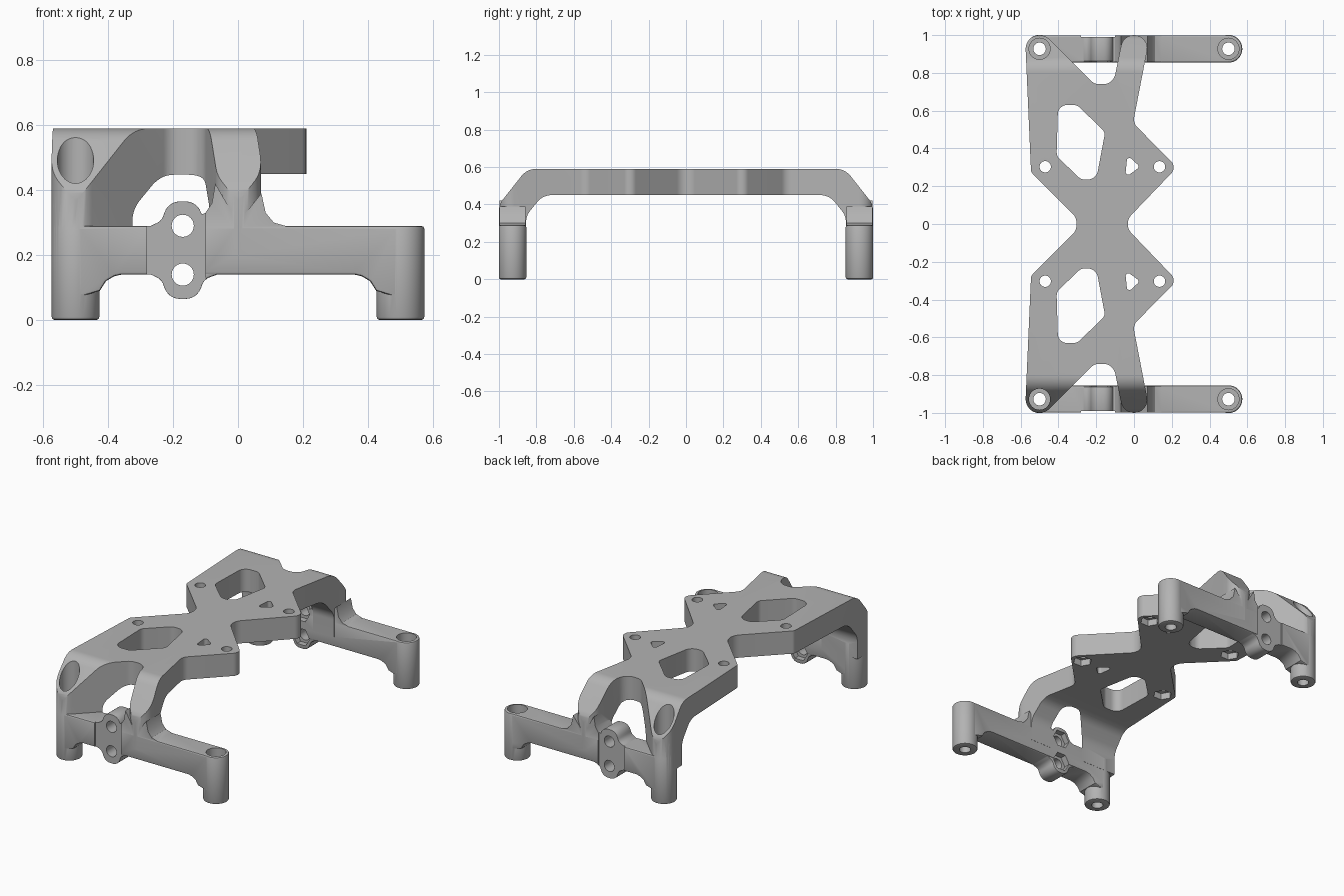
import bpy
import bmesh
import math
from mathutils import Vector

if "Cube" in bpy.data.objects:
    bpy.data.objects.remove(bpy.data.objects["Cube"], do_unlink=True)

grey = bpy.data.materials.new("satin grey")
grey.use_nodes = True
tone = (0.45, 0.45, 0.45, 1)
grey.diffuse_color = tone
grey.node_tree.nodes["Principled BSDF"].inputs["Base Color"].default_value = tone


def rounded(corners, steps=8):
    """Fillet each (a, b, radius) corner of a closed polygon."""
    out = []
    for i, (a, b, r) in enumerate(corners):
        p = Vector((a, b))
        if r == 0:
            out.append(p)
            continue
        u = (Vector(corners[i - 1][:2]) - p).normalized()
        v = (Vector(corners[(i + 1) % len(corners)][:2]) - p).normalized()
        half = math.acos(max(-1, min(1, u.dot(v)))) / 2
        sweep = math.pi - 2 * half
        centre = p + (u + v).normalized() * (r / math.sin(half))
        start = p + u * (r / math.tan(half)) - centre
        end = p + v * (r / math.tan(half)) - centre
        for k in range(steps + 1):
            t = k / steps
            out.append(centre + (start * math.sin((1 - t) * sweep)
                                 + end * math.sin(t * sweep)) / math.sin(sweep))
    return out


def ring(a, b, r, sides=40):
    """Regular polygon around a point."""
    return [(a + r * math.cos(math.tau * k / sides), b + r * math.sin(math.tau * k / sides))
            for k in range(sides)]


def prism(name, pts, axis, lo, hi, bevel=0):
    """Extrude a 2D outline along an axis, with outward normals."""
    place = {"x": lambda a, b, t: (t, a, b), "y": lambda a, b, t: (a, t, b),
             "z": lambda a, b, t: (a, b, t)}[axis]
    bm = bmesh.new()
    low = [bm.verts.new(place(p[0], p[1], lo)) for p in pts]
    high = [bm.verts.new(place(p[0], p[1], hi)) for p in pts]
    caps = [bm.faces.new(low[::-1]), bm.faces.new(high)]
    for i in range(len(pts)):
        j = (i + 1) % len(pts)
        bm.faces.new((low[i], low[j], high[j], high[i]))
    if bm.calc_volume(signed=True) < 0:
        bmesh.ops.reverse_faces(bm, faces=bm.faces[:])
    bm.normal_update()
    if bevel:
        rim = [e for cap in caps for e in cap.edges]
        bmesh.ops.bevel(bm, geom=rim, offset=bevel, segments=2, profile=0.5, affect="EDGES")
    mesh = bpy.data.meshes.new(name)
    bm.to_mesh(mesh)
    bm.free()
    mesh.materials.append(grey)
    obj = bpy.data.objects.new(name, mesh)
    bpy.context.collection.objects.link(obj)
    return obj


def combine(target, tool, mode):
    """Apply one boolean, then drop the helper."""
    mod = target.modifiers.new(mode, "BOOLEAN")
    mod.object, mod.operation, mod.solver = tool, mode, "EXACT"
    tool.hide_render = True
    bpy.context.view_layer.objects.active = target
    bpy.ops.object.modifier_apply(modifier=mod.name)
    bpy.data.objects.remove(tool, do_unlink=True)


def mirrored(half):
    """Close a half outline with its mirror image across the second axis."""
    return half + [(a, -b, r) for a, b, r in reversed(half) if b != 0]


# Plan outline of the top plate, from the right neck round to the left neck
half_plan = [(-0.06, 0, 0.07), (0.228, 0.3, 0.045), (-0.005, 0.535, 0.06),
             (0.085, 1, 0.069), (-0.057, 1, 0.069), (-0.11, 0.74, 0.065), (-0.21, 0.74, 0.065),
             (-0.47, 1, 0.072), (-0.577, 1, 0.072), (-0.545, 0.275, 0.03), (-0.27, 0, 0.08)]
frame = prism("bracket_frame", rounded(mirrored(half_plan)), "z", 0.1, 0.7)

# Bent side profile of the plate
outer = [(1, 0.2, 0), (1, 0.4, 0.1), (0.85, 0.59, 0.1)]
inner = [(0.765, 0.45, 0.1), (0.855, 0.34, 0.1), (0.855, 0.2, 0)]
profile = (outer + [(-y, z, r) for y, z, r in reversed(outer)]
           + [(-y, z, r) for y, z, r in reversed(inner)] + inner)
combine(frame, prism("bend_profile", rounded(profile), "x", -1, 1), "INTERSECT")

# Cross beam outline with curved flares into the legs
flare = [(-0.49, 0.07), (-0.425, 0.09), (-0.406, 0.12), (-0.38, 0.135), (-0.357, 0.14)]
beam = ([(-0.5, 0.29)] + flare + [(-x, z) for x, z in reversed(flare)] + [(0.5, 0.29)])
# Round-ended boss carrying the two bolts
half_boss = [(-0.28, 0.07, 0.03), (-0.235, 0.09, 0.04), (-0.215, 0.15, 0.05),
             (-0.125, 0.15, 0.05), (-0.105, 0.09, 0.04), (-0.05, 0.07, 0.03)]
boss = [(p.x, p.y + 0.215) for p in rounded(mirrored(half_boss), 5)]
# Flare at the foot of the middle strut
foot = [(0.15, 0.28), (0.145, 0.29), (0.11, 0.3), (0.085, 0.33), (0.072, 0.39), (0, 0.3),
        (-0.07, 0.42), (-0.08, 0.36), (-0.1, 0.33), (-0.17, 0.3), (-0.17, 0.28)]

for side in (-1, 1):
    lo, hi = sorted((side * 0.855, side))
    mid = side * 0.9275
    combine(frame, prism("cross_beam", beam, "y", lo + 0.001, hi - 0.001, 0.008), "UNION")
    combine(frame, prism("strut_foot", foot, "y", lo + 0.003, hi - 0.003), "UNION")
    combine(frame, prism("bolt_boss", boss, "y", lo + 0.005, hi - 0.005, 0.006), "UNION")
    for x in (-0.5, 0.5):
        leg = prism("leg", ring(x, mid, 0.0735), "z", 0, 0.29, 0.01)
        combine(frame, leg, "UNION")
    # Shallow clamping face on the outside of the boss
    face = [(-0.28, 0.05), (-0.1, 0.05), (-0.1, 0.38), (-0.28, 0.38)]
    edge = sorted((side * 0.99, side * 1.1))
    combine(frame, prism("boss_face", face, "y", *edge), "DIFFERENCE")

    # Leg screw holes with wide counterbores
    for x in (-0.5, 0.5):
        combine(frame, prism("screw_hole", ring(x, mid, 0.033), "z", -0.1, 0.8), "DIFFERENCE")
        combine(frame, prism("counterbore", ring(x, mid, 0.056), "z", 0.14, 0.8), "DIFFERENCE")
    # Boss bolt holes with hexagonal nut pockets on the inside
    pocket = sorted((side * 0.8, side * 0.895))
    for z in (0.14, 0.29):
        combine(frame, prism("bolt_hole", ring(-0.17, z, 0.034), "y", lo - 0.1, hi + 0.1),
                "DIFFERENCE")
        combine(frame, prism("nut_pocket", ring(-0.17, z, 0.058, 6), "y", *pocket), "DIFFERENCE")
    # Plate bolt holes with nut pockets underneath
    for x in (-0.47, 0.135):
        combine(frame, prism("plate_hole", ring(x, side * 0.303, 0.03), "z", 0.4, 0.7),
                "DIFFERENCE")
        combine(frame, prism("plate_pocket", ring(x, side * 0.303, 0.055, 6), "z", 0.4, 0.49),
                "DIFFERENCE")
    # Lightening windows
    window = [(-0.402, 0.63, 0.05), (-0.3, 0.63, 0.05), (-0.153, 0.485, 0.035),
              (-0.2, 0.235, 0.055), (-0.28, 0.235, 0.05), (-0.41, 0.36, 0.05)]
    slot = [(-0.035, 0.365, 0.014), (0.032, 0.303, 0.014), (-0.047, 0.245, 0.014)]
    for shape in (window, slot):
        pts = rounded([(x, side * y, r) for x, y, r in shape])
        combine(frame, prism("window", pts, "z", 0.4, 0.7), "DIFFERENCE")

bpy.ops.object.select_all(action="DESELECT")
frame.select_set(True)
bpy.context.view_layer.objects.active = frame
bpy.ops.object.shade_smooth_by_angle(angle=math.radians(30))
